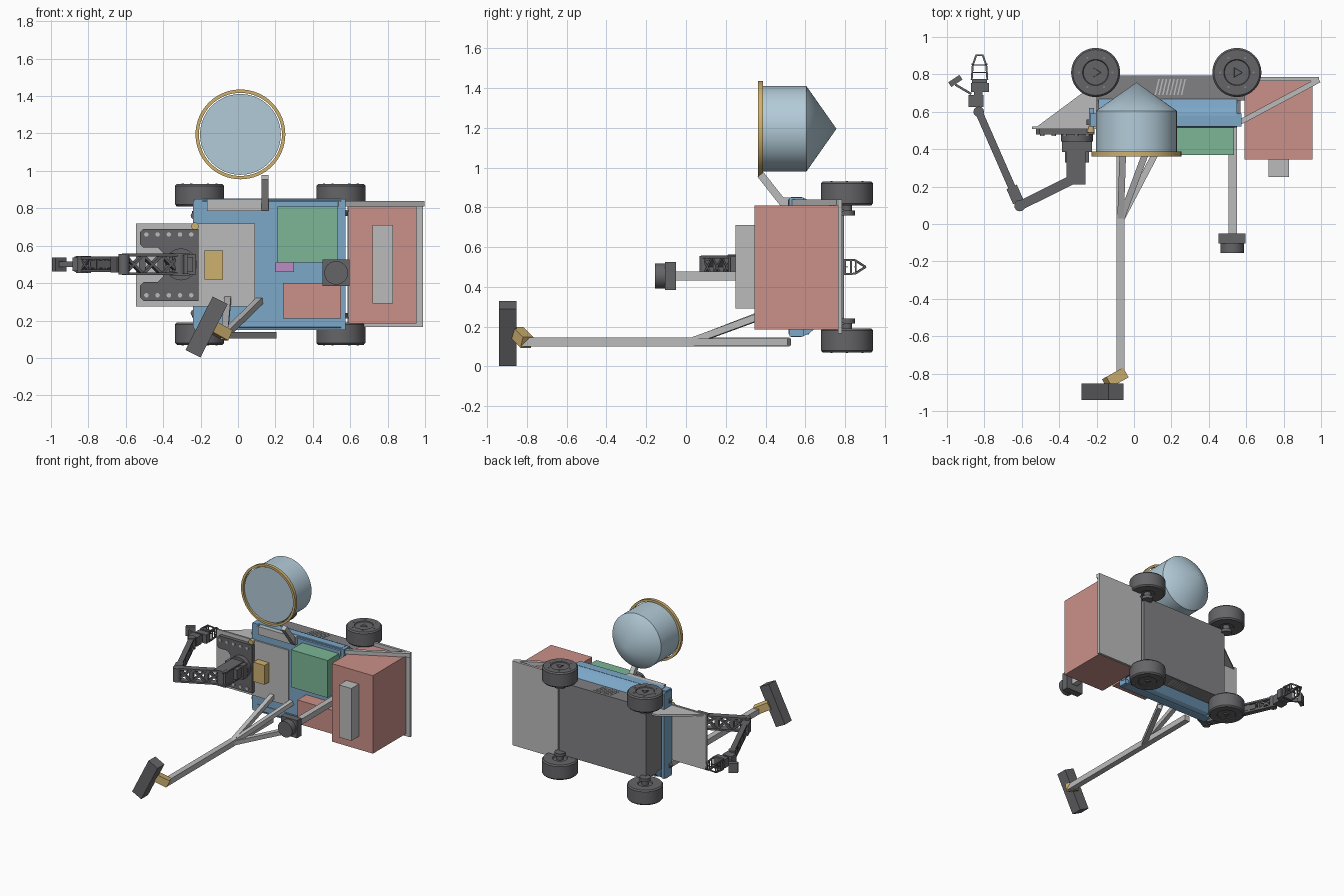
import bpy, bmesh, math
from mathutils import Vector, Matrix

if "Cube" in bpy.data.objects:
    bpy.data.objects.remove(bpy.data.objects["Cube"])

def mat(name, r, g, b):
    m = bpy.data.materials.new(name)
    m.diffuse_color = (r, g, b, 1)
    m.use_nodes = True
    m.node_tree.nodes["Principled BSDF"].inputs["Base Color"].default_value = m.diffuse_color
    return m

BLUE = mat("blue", .20, .39, .58)
SKY = mat("pale_blue", .45, .60, .69)
RED = mat("red", .60, .28, .25)
GREEN = mat("green", .20, .47, .31)
GOLD = mat("gold", .62, .44, .16)
PURPLE = mat("purple", .50, .27, .55)
DARK = mat("dark", .13, .13, .14)
MID = mat("mid_grey", .22, .22, .23)
GREY = mat("grey", .5, .5, .5)
ZC = .5   # mirror plane of the chassis

def finish(name, bm, m, smooth=False):
    bmesh.ops.recalc_face_normals(bm, faces=bm.faces)
    me = bpy.data.meshes.new(name)
    bm.to_mesh(me)
    bm.free()
    ob = bpy.data.objects.new(name, me)
    bpy.context.collection.objects.link(ob)
    me.materials.append(m)
    if smooth:
        bpy.ops.object.select_all(action='DESELECT')
        bpy.context.view_layer.objects.active = ob
        ob.select_set(True)
        bpy.ops.object.shade_smooth_by_angle(angle=math.radians(35))
    return ob

def box(name, x, y, z, m=GREY, rot=0):
    """Box from (min, max) ranges, turned about the y axis."""
    bm = bmesh.new()
    bmesh.ops.create_cube(bm, size=1)
    c = [sum(r) / 2 for r in (x, y, z)]
    s = [r[1] - r[0] for r in (x, y, z)]
    bm.transform(Matrix.Translation(c) @ Matrix.Rotation(rot, 4, 'Y') @ Matrix.Diagonal((*s, 1)))
    return finish(name, bm, m)

def bar(name, a, b, w, h=None, m=GREY):
    """Square bar between two points; h is the size along z when the bar is horizontal."""
    a, b = Vector(a), Vector(b)
    d = (b - a).normalized()
    up = Vector((0, 0, 1)) if abs(d.z) < .95 else Vector((0, 1, 0))
    s = d.cross(up).normalized()
    u = s.cross(d)
    M = Matrix((s * w, d * (b - a).length, u * (h or w))).transposed().to_4x4()
    bm = bmesh.new()
    bmesh.ops.create_cube(bm, size=1)
    bm.transform(Matrix.Translation((a + b) / 2) @ M)
    return finish(name, bm, m)

def prism(name, pts, axis, lo, hi, m=GREY):
    """Extrude a 2D outline: axis x takes (y, z), y takes (x, z), z takes (x, y)."""
    bm = bmesh.new()
    put = lambda p, t: {'x': (t, *p), 'y': (p[0], t, p[1]), 'z': (*p, t)}[axis]
    f = bm.faces.new([bm.verts.new(put(p, lo)) for p in pts])
    ext = bmesh.ops.extrude_face_region(bm, geom=[f])['geom']
    move = Vector(put((0, 0), hi - lo))
    bmesh.ops.translate(bm, vec=move, verts=[v for v in ext if isinstance(v, bmesh.types.BMVert)])
    return finish(name, bm, m)

def lathe(name, prof, at, axis, m, n=48, closed=False):
    """Spin (radius, height) points about an axis ('y' or 'z') through a point."""
    bm = bmesh.new()
    vs = [bm.verts.new((r, 0, h)) for r, h in prof]
    es = [bm.edges.new(p) for p in zip(vs, vs[1:] + (vs[:1] if closed else []))]
    bmesh.ops.spin(bm, geom=vs + es, axis=(0, 0, 1), cent=(0, 0, 0), angle=2 * math.pi, steps=n)
    bmesh.ops.remove_doubles(bm, verts=bm.verts, dist=1e-5)
    R = Matrix.Rotation(-math.pi / 2, 4, 'X') if axis == 'y' else Matrix()
    bm.transform(Matrix.Translation(at) @ R)
    return finish(name, bm, m, True)

def cyl(name, at, axis, r, h, m, n=32):
    return lathe(name, [(0, 0), (r, 0), (r, h), (0, h)], at, axis, m, n)

# Chassis: dark tub, vented sides, blue deck, fenders and end plate
box("chassis_tub", (-.2, .57), (.56, .795), (.22, .78), MID)
box("deck", (-.22, .575), (.52, .545), (.16, .84), BLUE)
box("end_plate", (-.24, -.215), (.52, .62), (.16, .84), BLUE)
for s, side in ((1, "upper"), (-1, "lower")):
    Z = lambda d: ZC + s * d
    zr = lambda a, b: tuple(sorted((Z(a), Z(b))))
    prism(side + "_fender", [(.515, Z(.29)), (.515, Z(.335)), (.53, Z(.352)), (.58, Z(.352)),
          (.62, Z(.335)), (.675, Z(.285))], 'x', -.19, .55, BLUE)
    box(side + "_fender_lip", (-.235, .575), (.52, .59), zr(.315, .35), BLUE)
    box(side + "_side_panel", (-.2, .6), (.66, .795), zr(.28, .29), MID)
    for i in range(8):
        x = .11 + i * .02
        prism(f"{side}_vent_{i}", [(x, .69), (x + .008, .69), (x + .028, .775), (x + .02, .775)],
              'z', Z(.289), Z(.293))
    cyl(side + "_deck_knob", (-.235, .53, Z(.26)), 'y', .018, .03, DARK, 16)
    # Wheels with recessed hub faces and axle collars
    for x, end in ((-.205, "left"), (.55, "right")):
        lathe(f"{side}_{end}_wheel", [(0, s * .318), (.05, s * .318), (.055, s * .31), (.122, s * .31),
              (.131, s * .32), (.131, s * .42), (.122, s * .43), (.07, s * .43), (.066, s * .424), (0, s * .424)],
              (x, .81, ZC), 'z', DARK)
        lathe(f"{side}_{end}_hub", [(0, s * .42), (.032, s * .42), (.028, s * .43), (0, s * .43)],
              (x, .81, ZC), 'z', DARK, 3)
        lathe(f"{side}_{end}_axle", [(0, s * .26), (.04, s * .26), (.04, s * .285), (.026, s * .285),
              (.026, s * .32), (0, s * .32)], (x, .81, ZC), 'z', DARK, 24)
        for k in range(6):
            t = k * math.pi / 3
            cyl(f"{side}_{end}_wheel_bolt_{k}", (x + .09 * math.cos(t), .81 + .09 * math.sin(t),
                Z(.43) - .003), 'z', .006, .006, MID, 8)

# Equipment boxes on the deck
box("green_unit", (.21, .535), (.37, .525), (.51, .81), GREEN)
box("small_red_unit", (.24, .55), (.41, .525), (.21, .40), RED)
box("purple_unit", (.2, .3), (.47, .525), (.46, .51), PURPLE)
box("gold_unit", (-.18, -.08), (.45, .51), (.42, .575), GOLD)
cyl("gold_sensor", (-.23, .49, .705), 'y', .02, .03, GOLD, 20)

# Rear platform, its cargo box and the brace
box("rear_platform", (.585, .99), (.765, .785), (.165, .84))
box("cargo_box", (.59, .955), (.345, .766), (.185, .81), RED)
box("cargo_vent", (.72, .83), (.25, .346), (.29, .71))
bar("platform_brace", (.53, .525, .825), (.99, .77, .825), .028, .03)

# Front plate with side gusset
box("front_plate", (-.545, .09), (.508, .522), (.275, .72))
prism("plate_gusset", [(-.52, .52), (-.2, .52), (-.2, .725), (-.25, .72)], 'z', .7, .715)

# Drum antenna on a bent mast
DISH = (.013, 0, 1.195)
lathe("antenna_drum", [(0, .372), (.216, .372), (.216, .605), (0, .757)], DISH, 'y', SKY, 64)
lathe("antenna_ring", [(.222, .362), (.24, .362), (.24, .388), (.222, .388)], DISH, 'y', GOLD, 64, True)
box("antenna_base", (-.165, .165), (.49, .525), (.785, .85))
bar("antenna_mast", (.145, .505, .80), (.145, .375, .965), .038)

# Long boom with struts and end sensor
J = (-.072, .02, .122)
bar("boom", (-.072, -.83, .122), (-.072, .52, .122), .045)
for i, p in enumerate([(-.055, .52, .315), (.115, .52, .305), (.19, .52, .122)]):
    bar(f"boom_strut_{i}", J, p, .035)
tilt = math.radians(27)
bar("boom_head_mount", (-.055, -.80, .12), (-.145, -.85, .17), .06, .06, GOLD)
box("boom_sensor", (-.213, -.123), (-.94, -.853), (.005, .325), DARK, tilt)

# Camera on a post
box("camera_post", (.505, .55), (-.06, .53), (.432, .478))
box("camera_body", (.453, .597), (-.105, -.05), (.384, .526), DARK)
cyl("camera_lens", (.525, -.155, .455), 'y', .063, .055, DARK)

# Arm base: notched plate with bolts
prism("arm_base_plate", [(-.505, .305), (-.21, .305), (-.21, .69), (-.505, .69), (-.525, .67), (-.525, .61),
      (-.505, .59), (-.43, .59), (-.4, .56), (-.4, .435), (-.43, .405), (-.505, .405), (-.525, .385),
      (-.525, .325)], 'y', .478, .51, DARK)
for z in (.335, .66):
    for i in range(5):
        cyl(f"base_bolt_{i}", (-.49 + i * .06, .47, z), 'y', .012, .012, GREY, 12)

# Arm: turret, truss links, wrist, gripper
def truss(name, a, b, half, w, n):
    a, b = Vector(a), Vector(b)
    off = Vector((0, 0, half))
    for s in (1, -1):
        bar(f"{name}_rail_{s}", a + off * s, b + off * s, w, .014, DARK)
    for i in range(n):
        p, q = a.lerp(b, i / n), a.lerp(b, (i + 1) / n)
        for s in (1, -1):
            bar(f"{name}_cross_{i}_{s}", p + off * s, q - off * s, w * .7, .014, DARK)
        bar(f"{name}_rung_{i}", p - off, p + off, w * .7, .02, DARK)

AZ = .5
def block(name, x, y, h):
    return box(name, x, y, (AZ - h, AZ + h), DARK)

cyl("arm_turntable", (-.305, .44, AZ), 'y', .085, .04, DARK)
block("turret", (-.385, -.225), (.385, .44), .055)
block("turret_neck", (-.37, -.24), (.33, .385), .04)
block("shoulder", (-.35, -.27), (.225, .335), .05)
for s in (1, -1):
    box(f"shoulder_cheek_{s}", (-.36, -.26), (.21, .45), (AZ + s * .055 - .006, AZ + s * .055 + .006), DARK)
S, E, W = Vector((-.315, .245, AZ)), Vector((-.61, .098, AZ)), Vector((-.83, .6, AZ))
truss("lower_link", S, E, .05, .05, 3)
truss("upper_link", E, W, .034, .04, 5)
bar("upper_link_core", E.lerp(W, .28), E.lerp(W, .75), .03, .04, DARK)
bar("elbow_motor", E.lerp(W, .04), E.lerp(W, .2), .06, .085, DARK)
for nm, p, r, h in (("shoulder", S, .034, .062), ("elbow", E, .03, .055), ("wrist", W, .028, .045)):
    cyl(nm + "_joint", p - Vector((0, 0, h)), 'z', r, 2 * h, DARK, 24)
block("wrist_motor", (-.885, -.805), (.625, .69), .036)
block("wrist_roll", (-.855, -.81), (.68, .72), .03)
block("gripper_body", (-.872, -.775), (.705, .755), .035)
block("gripper_rail", (-.865, -.785), (.755, .775), .045)
for s in (1, -1):
    for t in (1, -1):
        bar(f"finger_{s}_{t}", (-.826 + s * .042, .77, AZ + t * .036), (-.826 + s * .036, .85, AZ + t * .034), .01, m=DARK)
        bar(f"fingertip_{s}_{t}", (-.826 + s * .036, .85, AZ + t * .034), (-.826 + s * .017, .903, AZ), .01, m=DARK)
    for y in (.80, .83, .855):
        bar(f"finger_rib_{s}_{y}", (-.826 + s * .038, y, AZ - .036), (-.826 + s * .038, y, AZ + .036), .008, m=DARK)
for y in (.81, .85, .902):
    w = .04 if y < .9 else .016
    bar(f"finger_bridge_{y}", (-.826 - w, y, AZ), (-.826 + w, y, AZ), .007, m=DARK)

# Wrist camera
bar("wrist_camera_bracket", (-.87, .695, AZ), (-.955, .745, AZ), .012, .03, DARK)
bar("wrist_camera", (-.985, .745, AZ), (-.925, .785, AZ), .03, .075, DARK)
